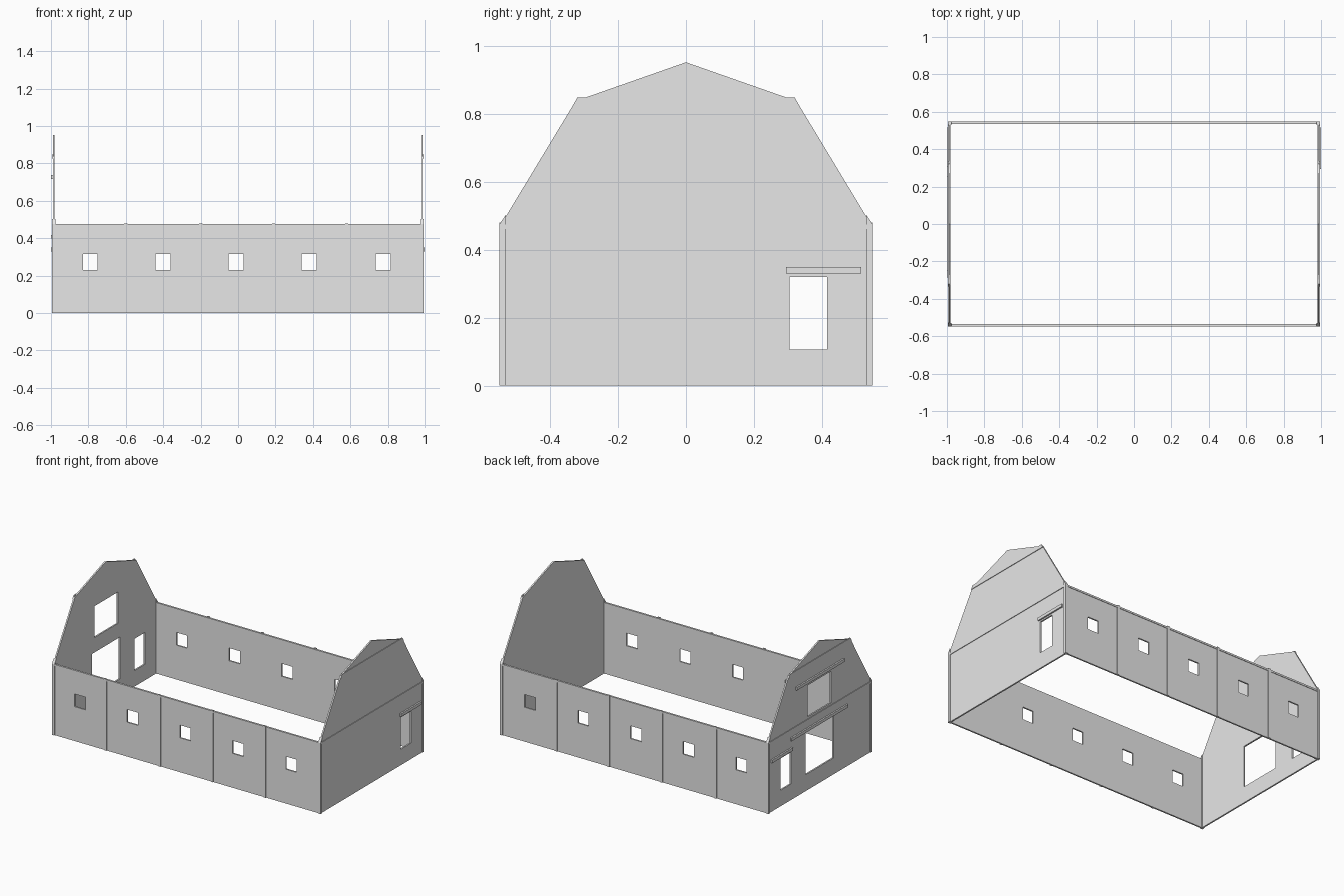
import bpy
import bmesh
from mathutils import Matrix, Vector

if "Cube" in bpy.data.objects:
    bpy.data.objects.remove(bpy.data.objects["Cube"], do_unlink=True)

# Single flat colour
grey = bpy.data.materials.new("light_grey")
grey.use_nodes = True
grey.diffuse_color = (0.8, 0.8, 0.8, 1)
grey.node_tree.nodes["Principled BSDF"].inputs["Base Color"].default_value = grey.diffuse_color


def finish(name, bm):
    bmesh.ops.recalc_face_normals(bm, faces=bm.faces)
    mesh = bpy.data.meshes.new(name)
    bm.to_mesh(mesh)
    bm.free()
    mesh.materials.append(grey)
    obj = bpy.data.objects.new(name, mesh)
    bpy.context.collection.objects.link(obj)
    return obj


def add_box(bm, x, y, z):
    """Add a box from three (low, high) ranges."""
    size = Vector([r[1] - r[0] for r in (x, y, z)])
    mid = Vector([(r[0] + r[1]) / 2 for r in (x, y, z)])
    bmesh.ops.create_cube(bm, size=1, matrix=Matrix.Translation(mid) @ Matrix.Diagonal(size.to_4d()))


def box(name, x, y, z):
    bm = bmesh.new()
    add_box(bm, x, y, z)
    return finish(name, bm)


def prism(name, profile, x):
    """Extrude a (y, z) outline along x."""
    bm = bmesh.new()
    face = bm.faces.new([bm.verts.new((x[0], y, z)) for y, z in profile])
    result = bmesh.ops.extrude_face_region(bm, geom=[face])
    verts = [g for g in result["geom"] if isinstance(g, bmesh.types.BMVert)]
    bmesh.ops.translate(bm, verts=verts, vec=(x[1] - x[0], 0, 0))
    return finish(name, bm)


def side(s, inner, outer):
    """Range between two distances on side s of the centre."""
    return tuple(sorted((s * inner, s * outer)))


def cut(wall, holes):
    """Cut box-shaped openings through a wall."""
    bm = bmesh.new()
    for hole in holes:
        add_box(bm, *hole)
    cutter = finish("opening_cutter", bm)
    cutter.hide_render = True
    mod = wall.modifiers.new("openings", "BOOLEAN")
    mod.operation = "DIFFERENCE"
    mod.solver = "EXACT"
    mod.object = cutter
    bpy.context.view_layer.update()
    graph = bpy.context.evaluated_depsgraph_get()
    mesh = bpy.data.meshes.new_from_object(wall.evaluated_get(graph))
    wall.modifiers.clear()
    wall.data = mesh
    bpy.data.objects.remove(cutter, do_unlink=True)


EAVE = 0.475
INNER_X, OUTER_X = 0.98, 0.99
INNER_Y, OUTER_Y = 0.534, 0.544
WINDOWS = [-0.79, -0.4, -0.01, 0.38, 0.775]
BATTENS = [-0.6, -0.2, 0.19, 0.58]

# Long walls with five windows, battens and a top trim
for s, label in ((-1, "front"), (1, "back")):
    wall = box(label + "_wall", (-OUTER_X, OUTER_X), side(s, INNER_Y, OUTER_Y), (0, EAVE))
    cut(wall, [((x - 0.04, x + 0.04), side(s, 0.5, 0.6), (0.23, 0.315)) for x in WINDOWS])
    box(label + "_top_trim", (-OUTER_X, OUTER_X), side(s, OUTER_Y, 0.547), (0.463, EAVE))
    for i, x in enumerate(BATTENS):
        box(f"{label}_batten_{i + 1}", (x - 0.009, x + 0.009), side(s, OUTER_Y - 0.004, 0.549), (0, 0.48))

# Gable end walls with sliding door openings
half = [(0.544, 0), (0.544, EAVE), (0.325, 0.838)]
gable = half + [(0, 0.952)] + [(-y, z) for y, z in reversed(half)]
small_door = ((0.305, 0.415), (0.107, 0.32))
main_door = ((-0.145, 0.15), (0.11, 0.39))
loft_door = ((-0.12, 0.13), (0.49, 0.70))
small_rail = ((0.295, 0.515), (0.33, 0.35))
main_rail = ((-0.285, 0.31), (0.398, 0.418))
loft_rail = ((-0.25, 0.255), (0.717, 0.737))
ends = (
    (1, "left", [small_door], [small_rail]),
    (-1, "right", [small_door, main_door, loft_door], [small_rail, main_rail, loft_rail]),
)
for s, label, doors, rails in ends:
    wall = prism(label + "_gable_wall", gable, side(s, INNER_X, OUTER_X))
    cut(wall, [(side(s, 0.9, 1.1), y, z) for y, z in doors])
    for i, (y, z) in enumerate(rails):
        box(f"{label}_door_rail_{i + 1}", side(s, OUTER_X - 0.004, 1.0), y, z)

    # Belt trims at the eave and at the roof break
    box(label + "_eave_trim", side(s, OUTER_X - 0.004, 0.994), (-0.546, 0.546), (0.462, EAVE))
    cap = [(-0.333, 0.825), (0.333, 0.825), (0.32, 0.848), (-0.32, 0.848)]
    prism(label + "_roof_break_trim", cap, side(s, OUTER_X - 0.004, 0.994))

    # Corner posts with sloping tops
    for t, name in ((-1, "front"), (1, "back")):
        post = [(t * 0.53, 0), (t * 0.549, 0), (t * 0.549, EAVE), (t * 0.53, 0.503)]
        prism(f"{label}_{name}_corner_post", post, side(s, 0.976, 0.995))
